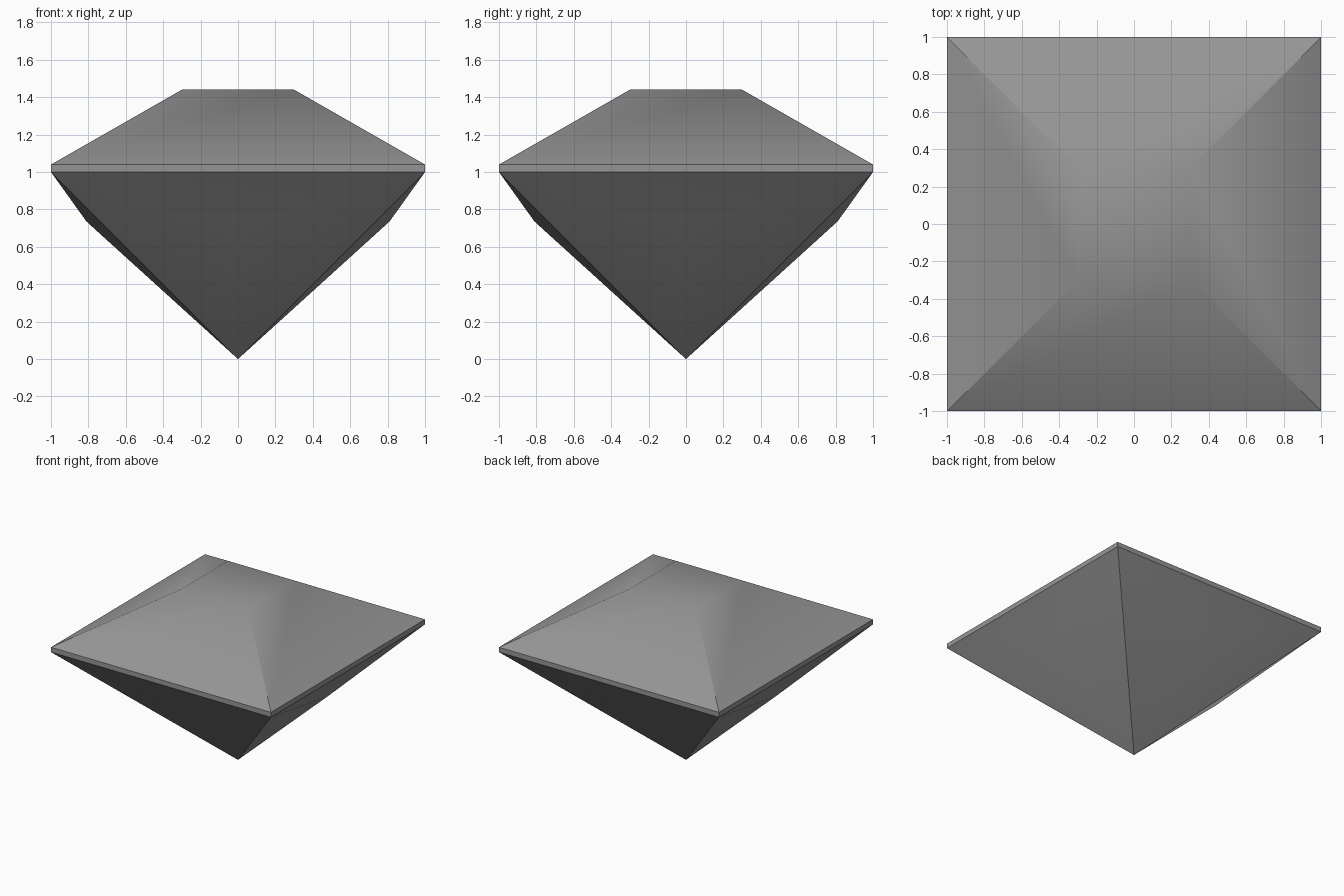
import bpy
import bmesh
from math import radians
from mathutils import Matrix, Vector

cube = bpy.data.objects.get("Cube")
if cube:
    bpy.data.objects.remove(cube, do_unlink=True)

GREY = (0.3, 0.3, 0.3, 1.0)
mat = bpy.data.materials.new("stone_grey")
mat.use_nodes = True
mat.diffuse_color = GREY
mat.node_tree.nodes["Principled BSDF"].inputs["Base Color"].default_value = GREY

TABLE, TABLE_Z = 0.3, 1.44
GIRDLE_TOP, GIRDLE_BOTTOM = 1.04, 1.0

bm = bmesh.new()


def square(half, z):
    """Ring of four corners, counter-clockwise from above."""
    return [bm.verts.new((half * x, half * y, z))
            for x, y in ((-1, -1), (1, -1), (1, 1), (-1, 1))]


# Flat table, sloping crown and thin girdle
table = square(TABLE, TABLE_Z)
upper = square(1, GIRDLE_TOP)
lower = square(1, GIRDLE_BOTTOM)
tip = bm.verts.new((0, 0, 0))
bm.faces.new(table)

for i in range(4):
    j = (i + 1) % 4
    bm.faces.new((upper[i], upper[j], table[j], table[i]))
    bm.faces.new((lower[i], lower[j], upper[j], upper[i]))
    # Pavilion side, pushed outward at one middle point
    turn = Matrix.Rotation(radians(90 * i), 3, "Z")
    bulge = bm.verts.new(turn @ Vector((0, -0.81, 0.735)))
    bm.faces.new((lower[j], lower[i], bulge))
    bm.faces.new((lower[i], tip, bulge))
    bm.faces.new((tip, lower[j], bulge))

bmesh.ops.recalc_face_normals(bm, faces=bm.faces[:])
mesh = bpy.data.meshes.new("cut_gem")
bm.to_mesh(mesh)
bm.free()
mesh.materials.append(mat)
gem = bpy.data.objects.new("cut_gem", mesh)
bpy.context.collection.objects.link(gem)

# Soft shading across shallow facets, crisp girdle and corner edges
bpy.context.view_layer.objects.active = gem
gem.select_set(True)
bpy.ops.object.shade_smooth_by_angle(angle=radians(30))
